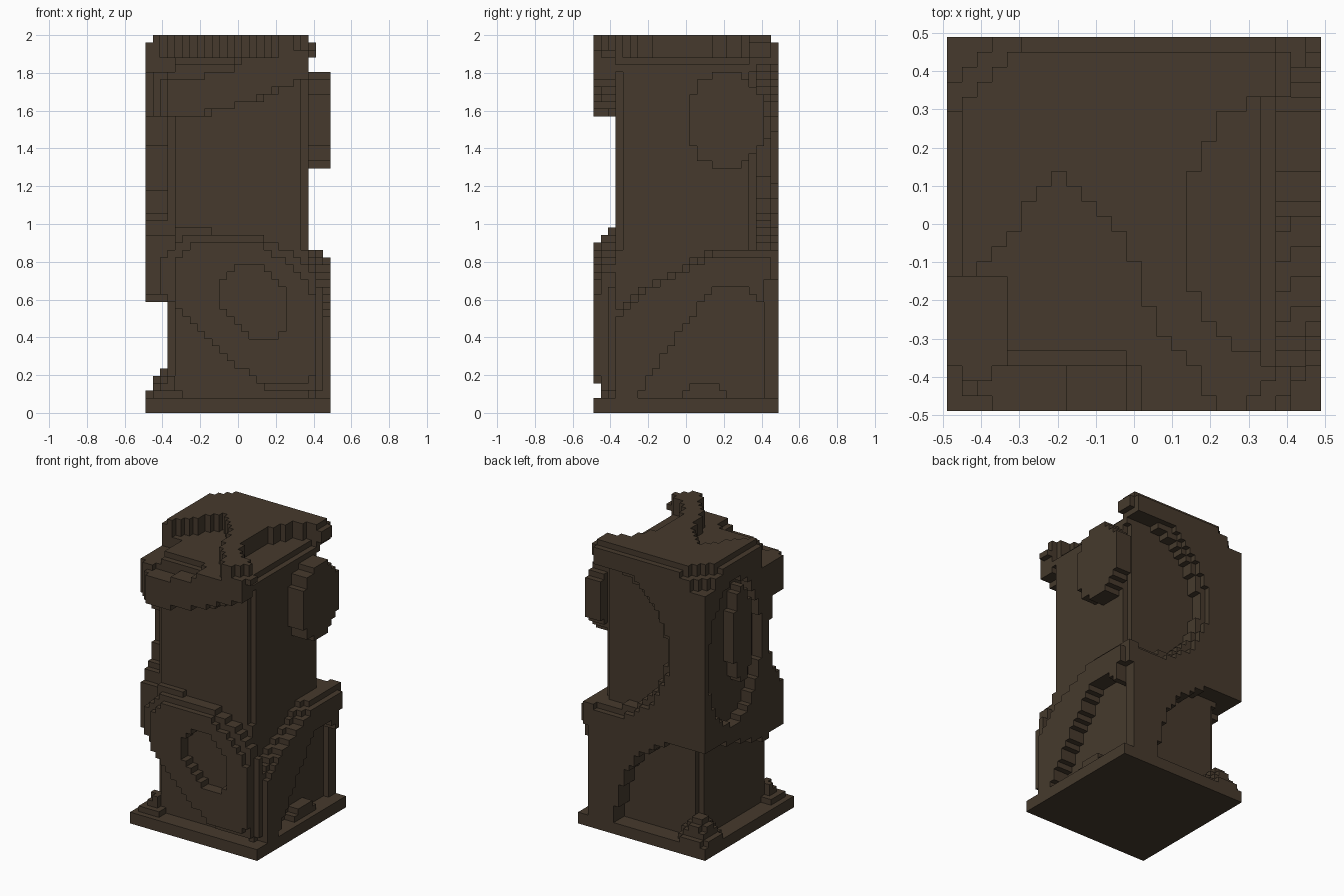
import bpy
import bmesh
from mathutils import Vector

cube = bpy.data.objects.get("Cube")
if cube:
    bpy.data.objects.remove(cube, do_unlink=True)

# One cell of the block grid, and the grid size
H = 51
W = 25
S = 2 / H
HALF = W * S / 2

brown = bpy.data.materials.new("dark brown")
brown.use_nodes = True
brown.diffuse_color = (0.061, 0.042, 0.026, 1)
bsdf = brown.node_tree.nodes["Principled BSDF"]
bsdf.inputs["Base Color"].default_value = brown.diffuse_color
bsdf.inputs["Roughness"].default_value = 0.9

cells = {}


# Flat shapes: tests that take a point and a growth factor
def ellipse(cu, cv, ru, rv):
    return lambda u, v, g=1: ((u - cu) / ru) ** 2 + ((v - cv) / rv) ** 2 <= g * g


def rect(u0, u1, v0, v1):
    return lambda u, v, g=1: u0 < u < u1 and v0 < v < v1


def poly(*pts):
    cu = sum(p[0] for p in pts) / len(pts)
    cv = sum(p[1] for p in pts) / len(pts)

    def test(u, v, g=1):
        u, v = cu + (u - cu) / g, cv + (v - cv) / g
        inside = False
        for (a, b), (c, d) in zip(pts, pts[1:] + pts[:1]):
            if (b > v) != (d > v) and u < a + (v - b) * (c - a) / (d - b):
                inside = not inside
        return inside
    return test


# Lay a shape on one side, to a depth in cells; part None carves it away
def relief(part, side, shape, first, last, bevel=0):
    rows = W if side == "top" else H
    for a in range(W):
        u = (a + 0.5) * S - HALF
        for b in range(rows):
            v = (b + 0.5) * S - (HALF if side == "top" else 0)
            for d in range(first, last):
                if not shape(u, v, 1 + bevel * (d - first)):
                    continue
                far = W - 1 - d
                cell = {"front": (a, d, b), "back": (a, far, b),
                        "left": (far, a, b), "right": (d, a, b),
                        "top": (a, b, H - 1 - d)}[side]
                if part is None:
                    cells.pop(cell, None)
                else:
                    cells.setdefault(cell, part)


# Plinth and square post with notched corners
relief("plinth", "top", rect(-1, 1, -1, 1), H - 2, H)
relief("post", "top", rect(-.37, .37, -.37, .37), 0, H - 2)
FAR = W - 4
for i, j, low, high in ((3, 3, 2, 16), (3, 3, 24, 41), (FAR, 3, 22, 46),
                        (FAR, FAR, 22, 46), (3, FAR, 2, 18)):
    for k in range(low, high):
        cells.pop((i, j, k), None)

# Back panel with a large round hollow and a quarter-round hollow below
relief("back_panel", "back", rect(-.49, .37, .08, 1.96), 0, 3)
relief("back_panel", "back", rect(.3, .49, .08, .84), 0, 3)
relief(None, "back", ellipse(.34, 1.35, .55, .54), 0, 1)
relief(None, "back", ellipse(.34, 1.35, .51, .5), 1, 3)
lower = ellipse(-.36, .12, .56, .64)
relief(None, "back", lambda u, v, g=1: .08 < v < .75 and lower(u, v), 0, 3)

# Panel on the -x side with an oval groove around an upright boss
relief("right_panel", "right",
       poly((.49, .75), (.2, .72), (-.18, .6), (-.37, .63), (-.37, .9), (-.34, 1),
            (-.25, 1.06), (-.22, 1.3), (-.25, 1.54), (-.41, 1.6), (-.41, 1.96),
            (.49, 1.96)), 0, 3)
relief(None, "right", ellipse(.16, 1.33, .29, .5), 0, 2)
relief("right_boss", "right", ellipse(.07, 1.42, .1, .34), 0, 2)

# Leaf-shaped shield on the front: raised face, wider border, top ledge, slanted hollow
relief("front_shield", "front",
       poly((-.33, .56), (-.33, .8), (-.25, .9), (.1, .9), (.3, .78), (.37, .68),
            (.41, .58), (.41, .2), (.37, .16), (.1, .16)), 0, 1)
relief("front_shield", "front",
       poly((-.41, .63), (-.41, .81), (-.33, .9), (-.25, .94), (.1, .94), (.2, .9),
            (.3, .83), (.41, .72), (.45, .6), (.45, .12), (.15, .12)), 1, 3)
relief("front_shield_ledge", "front", rect(-.33, -.14, .9, .98), 2, 3)
relief(None, "front",
       poly((-.1, .6), (-.1, .7), (-.03, .77), (.13, .77), (.25, .63), (.25, .45),
            (.2, .39), (.07, .39), (-.05, .51)), 0, 2)

# Arched surround on the +x side, low at the front and high at the back
relief("left_arch", "left",
       poly((-.36, .08), (-.36, .51), (-.25, .62), (0, .75), (.12, .83), (.49, .83),
            (.49, .08)), 0, 3, .06)
relief(None, "left",
       poly((-.25, .08), (-.2, .18), (0, .47), (.1, .62), (.18, .67), (.33, .67),
            (.41, .56), (.41, .08)), 0, 3)
relief("left_arch_stub", "left", rect(-.02, .21, .08, .12), 1, 3)
relief("left_arch_stub", "left", rect(.02, .18, .08, .16), 1, 3)

# Notched lower corners where the side reliefs meet
relief(None, "top", rect(.41, .49, .41, .49), 33, H - 2)
relief(None, "top", rect(.45, .49, .45, .49), 20, 33)
relief(None, "top", rect(.41, .49, -.49, -.41), 20, H - 2)

# Round disc on the +x side
relief("left_disc", "left", ellipse(.21, 1.55, .21, .26), 0, 3)

# Head: overhanging top, rising front lip and corner tabs
relief("head", "top", rect(-.45, .37, -.37, .45), 0, 1)
relief("head", "top", rect(-.49, .37, -.37, .49), 1, 4)
relief("front_lip", "front",
       poly((-.45, 1.57), (-.25, 1.57), (.1, 1.66), (.37, 1.79), (.37, 2),
            (.18, 2), (0, 1.83), (-.2, 1.78), (-.45, 1.78)), 0, 3, .02)
relief("head_tab", "top", rect(.37, .41, .33, .45), 1, 3)
relief("head_tab", "top", rect(.37, .41, -.45, -.37), 2, 3)

# Hollows in the head, and the stepped corners
relief(None, "top",
       poly((-.5, -.13), (-.41, -.13), (-.33, -.04), (-.2, .15), (-.02, -.02), (.02, -.2),
            (.2, -.45), (.2, -.5), (-.5, -.5)), 0, 3)
relief(None, "top", rect(-.49, -.33, -.49, -.13), 3, 5)
relief(None, "top", rect(-.49, -.02, -.49, -.33), 3, 4)
relief(None, "top", ellipse(.4, -.01, .27, .36), 0, 3)
relief(None, "top", rect(.33, .37, -.37, .33), 3, 4)
relief(None, "top", lambda u, v, g=1: v - u > .77, 0, 2)
relief(None, "top", lambda u, v, g=1: v - u > .85, 2, 4)
relief(None, "top", lambda u, v, g=1: u - v > .76, 0, 2)
relief(None, "top", lambda u, v, g=1: u + v < -.85, 4, 11)

# Stepped lumps on the plinth corners
for cv, radius, count in ((.37, .13, 4), (-.37, .09, 3)):
    for step in range(count):
        r = radius - .03 * step
        relief("plinth_lump", "top", ellipse(-.37, cv, r, r), H - 3 - step, H - 2 - step)

# Make one object per part, with only the exposed cell faces
AXES = [Vector(v) for v in ((1, 0, 0), (0, 1, 0), (0, 0, 1))]
for part in sorted(set(cells.values())):
    bm = bmesh.new()
    verts = {}

    def corner(p):
        key = tuple(round(c) for c in p)
        if key not in verts:
            verts[key] = bm.verts.new((key[0] * S - HALF, key[1] * S - HALF, key[2] * S))
        return verts[key]

    for cell, owner in cells.items():
        if owner != part:
            continue
        for n in range(3):
            u, v = AXES[(n + 1) % 3], AXES[(n + 2) % 3]
            for sign in (-1, 1):
                near = list(cell)
                near[n] += sign
                if tuple(near) in cells:
                    continue
                o = Vector(cell) + (AXES[n] if sign > 0 else Vector())
                loop = [o, o + u, o + u + v, o + v][::sign]
                bm.faces.new([corner(p) for p in loop])
    mesh = bpy.data.meshes.new(part)
    bm.to_mesh(mesh)
    bm.free()
    mesh.materials.append(brown)
    obj = bpy.data.objects.new(part, mesh)
    bpy.context.collection.objects.link(obj)
